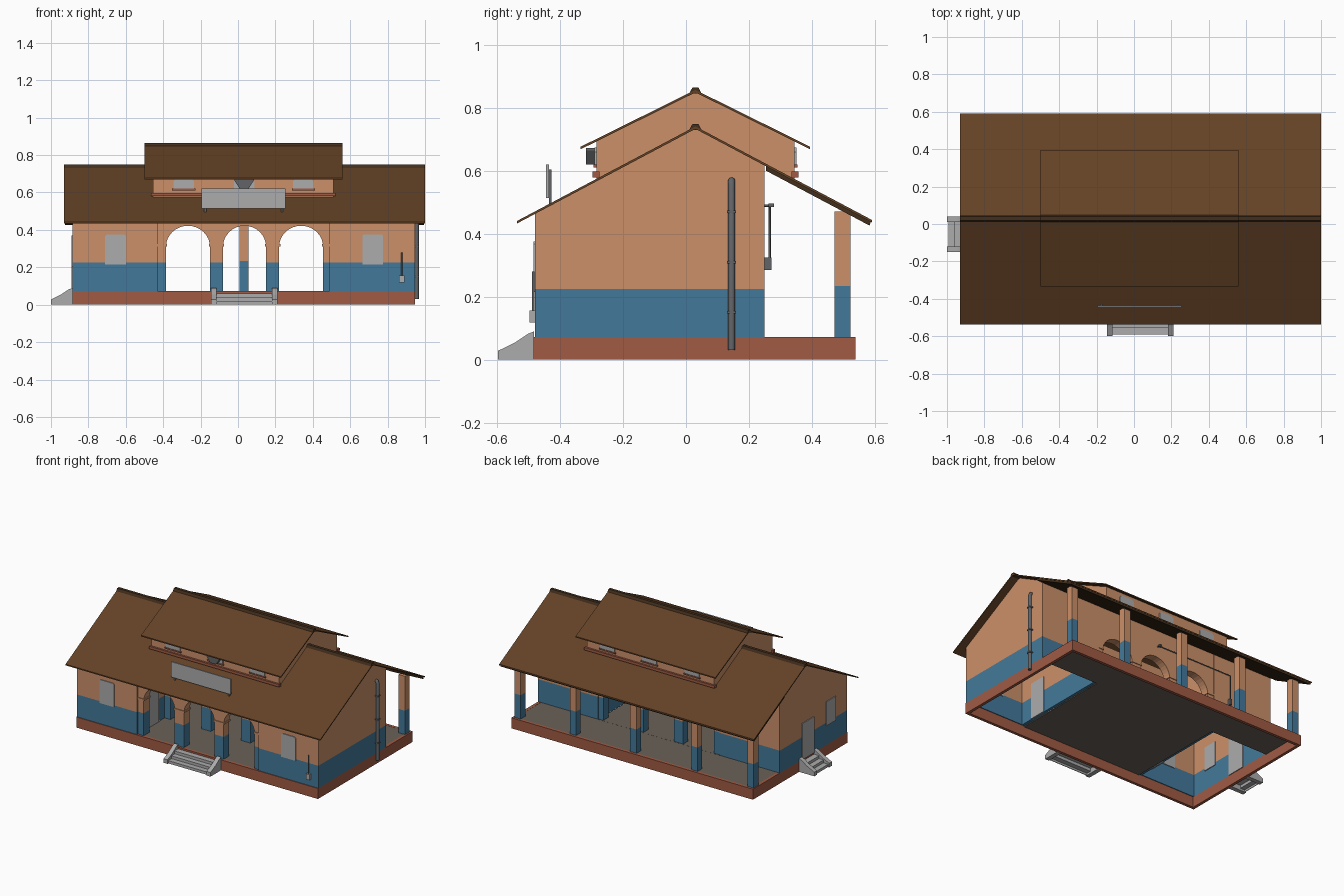
import bpy, bmesh, math
from mathutils import Matrix, Vector

cube = bpy.data.objects.get("Cube")
if cube:
    bpy.data.objects.remove(cube, do_unlink=True)


def colour(name, r, g, b):
    lin = [((c / 255 + 0.055) / 1.055) ** 2.4 for c in (r, g, b)] + [1]
    m = bpy.data.materials.new(name)
    m.use_nodes = True
    m.diffuse_color = lin
    m.node_tree.nodes["Principled BSDF"].inputs["Base Color"].default_value = lin
    return m


PEACH = colour("peach plaster", 203, 144, 106)
BLUE = colour("blue paint", 68, 121, 154)
BRICK = colour("red brick", 160, 91, 68)
ROOF = colour("brown roof", 100, 66, 38)
TRIM = colour("dark brown trim", 66, 46, 28)
GREY = colour("light grey", 172, 172, 172)
METAL = colour("dark metal", 98, 100, 103)
FLOOR = colour("floor stone", 105, 97, 88)

X0, X1 = -0.885, 0.945          # outer walls
HALL0, HALL1 = -0.43, 0.49      # open hall between the rooms
Y0, Y1 = -0.48, 0.25            # front and back walls
BASE = 0.072
RIDGE, PITCH, TOP = 0.03, 0.53, 0.742


def roof_z(y):
    return TOP - abs(y - RIDGE) * PITCH


def prism(name, axis, pts, a, b, mat, dado=0):
    """Extrude a profile along x or y; paint it blue below the dado height."""
    place = (lambda p, d: (d, p[0], p[1])) if axis == "x" else (lambda p, d: (p[0], d, p[1]))
    bm = bmesh.new()
    face = bm.faces.new([bm.verts.new(place(p, a)) for p in pts])
    ext = bmesh.ops.extrude_face_region(bm, geom=[face], use_keep_orig=True)
    shift = Vector((b - a, 0, 0)) if axis == "x" else Vector((0, b - a, 0))
    bmesh.ops.translate(bm, vec=shift, verts=[g for g in ext["geom"] if isinstance(g, bmesh.types.BMVert)])
    bmesh.ops.recalc_face_normals(bm, faces=bm.faces[:])
    if dado:
        bmesh.ops.triangulate(bm, faces=bm.faces[:])
        bmesh.ops.bisect_plane(bm, geom=bm.verts[:] + bm.edges[:] + bm.faces[:],
                               plane_co=(0, 0, dado), plane_no=(0, 0, 1))
        for f in bm.faces:
            f.material_index = int(f.calc_center_median().z < dado)
    me = bpy.data.meshes.new(name)
    bm.to_mesh(me)
    bm.free()
    me.materials.append(mat)
    if dado:
        me.materials.append(BLUE)
    ob = bpy.data.objects.new(name, me)
    bpy.context.collection.objects.link(ob)
    return ob


def box(name, x, y, z, mat, dado=0):
    return prism(name, "y", [(x[0], z[0]), (x[1], z[0]), (x[1], z[1]), (x[0], z[1])], y[0], y[1], mat, dado)


def pipe(name, pts, radius, mat):
    cu = bpy.data.curves.new(name, "CURVE")
    cu.dimensions = "3D"
    cu.bevel_depth, cu.bevel_resolution, cu.use_fill_caps = radius, 3, True
    sp = cu.splines.new("POLY")
    sp.points.add(len(pts) - 1)
    for p, co in zip(sp.points, pts):
        p.co = (*co, 1)
    cu.materials.append(mat)
    ob = bpy.data.objects.new(name, cu)
    bpy.context.collection.objects.link(ob)


# Hollow plinth and floor
for n, y in (("front", (-0.485, -0.465)), ("back", (0.52, 0.54))):
    box(f"plinth_{n}", (X0, X1), y, (0, BASE), BRICK)
for n, x in (("right", (X0, X0 + 0.02)), ("left", (X1 - 0.02, X1))):
    box(f"plinth_{n}", x, (-0.465, 0.52), (0, BASE), BRICK)
box("hall_floor", (HALL0, HALL1), (-0.465, Y1), (0.066, 0.0715), FLOOR)
box("veranda_floor", (X0 + 0.02, X1 - 0.02), (Y1 - 0.02, 0.52), (0.066, 0.071), FLOOR)

# Room walls: four gabled cross walls, then front and back walls
gable = [(Y0, BASE), (Y1, BASE), (Y1, roof_z(Y1) - 0.007), (RIDGE, TOP - 0.007), (Y0, roof_z(Y0) - 0.007)]
for n, x in (("outer_right", X0), ("inner_right", HALL0 - 0.02), ("inner_left", HALL1), ("outer_left", X1 - 0.02)):
    prism(f"{n}_wall", "x", gable, x, x + 0.02, PEACH, 0.225)
for n, x in (("right", (X0, HALL0)), ("left", (HALL1, X1))):
    box(f"{n}_room_front_wall", x, (Y0, Y0 + 0.02), (BASE, roof_z(Y0) - 0.008), PEACH, 0.225)
    box(f"{n}_room_back_wall", x, (Y1 - 0.02, Y1), (BASE, roof_z(Y1) - 0.008), PEACH, 0.225)

# Three arcades across the hall
openings = ((-0.385, -0.15), (-0.08, 0.15), (0.22, 0.455))


def arcade(name, y0, y1, top):
    pts = [(HALL0, BASE)]
    for a, b in openings:
        mid, r = (a + b) / 2, (b - a) / 2
        pts.append((a, BASE))
        for i in range(17):
            t = math.pi * (1 - i / 16)
            pts.append((mid + r * math.cos(t), 0.31 + 0.112 * math.sin(t)))
        pts.append((b, BASE))
    pts += [(HALL1, BASE), (HALL1, top), (HALL0, top)]
    prism(name, "y", pts, y0, y1, PEACH, 0.225)
    for a, b in ((HALL0, -0.385), (-0.15, -0.08), (0.15, 0.22), (0.455, HALL1)):
        box(f"{name}_capital", (a - 0.006, b + 0.006), (y0 - 0.005, y1 + 0.005), (0.312, 0.324), PEACH)


arcade("front_arcade", -0.47, -0.41, roof_z(Y0) - 0.01)
arcade("middle_arcade", -0.18, -0.12, roof_z(-0.18) - 0.01)
arcade("back_arcade", 0.19, 0.245, roof_z(Y1) - 0.01)

# Veranda posts
for x in (0.91, 0.49, 0.033, -0.43, -0.855):
    box("veranda_post", (x - 0.024, x + 0.024), (0.473, 0.523), (BASE, roof_z(0.523) - 0.01), PEACH, 0.235)


# Roofs with ridge caps
def roof(name, x, y0, y1, ridge, pitch, thick):
    def line(y, drop):
        return (y, ridge - abs(y - RIDGE) * pitch - drop)
    pts = [line(y, 0) for y in (y0, RIDGE, y1)] + [line(y, thick) for y in (y1, RIDGE, y0)]
    prism(name, "x", pts, x[0], x[1], ROOF)
    cap = [(-0.02, -0.012), (-0.01, 0.007), (0.01, 0.007), (0.02, -0.012)]
    prism(f"{name}_ridge_cap", "x", [(RIDGE + a, ridge + b) for a, b in cap], x[0], x[1], TRIM)


roof("main_roof", (-0.93, 1.0), -0.537, 0.592, TOP, PITCH, 0.008)
roof("upper_roof", (-0.5, 0.56), -0.335, 0.395, 0.858, 0.495, 0.008)
prism("veranda_roof_boards", "x", [(0.255, roof_z(0.255) - 0.006), (0.588, roof_z(0.588) - 0.006),
                                   (0.584, roof_z(0.584) - 0.022), (0.255, roof_z(0.255) - 0.022)],
      -0.925, 0.995, TRIM)

# Raised clerestory with brick bands and windows
prism("clerestory", "x", [(-0.285, 0.57), (RIDGE, 0.735), (0.345, 0.57), (0.345, 0.695), (RIDGE, 0.85), (-0.285, 0.695)],
      -0.455, 0.51, PEACH)
for n, wall, out in (("front", -0.285, -1), ("back", 0.345, 1)):
    box(f"clerestory_{n}_band", (-0.465, 0.52), sorted((wall - out * 0.01, wall + out * 0.013)), (0.58, 0.598), BRICK)
    for x in (-0.29, 0.033, 0.35):
        shape = [(-0.055, 0.62), (0.055, 0.62), (0.055, 0.66), (0.04, 0.675), (-0.04, 0.675), (-0.055, 0.66)]
        prism(f"clerestory_{n}_window", "y", [(x + a, z) for a, z in shape], wall, wall + out * 0.006, GREY)
        box(f"clerestory_{n}_sill", (x - 0.062, x + 0.062), sorted((wall, wall + out * 0.01)), (0.611, 0.62), BRICK)
prism("front_lamp", "y", [(0.01, 0.62), (0.056, 0.62), (0.085, 0.665), (0.085, 0.674), (-0.02, 0.674), (-0.02, 0.665)],
      -0.318, -0.285, METAL)

# Blank board on the front roof slope
box("roof_board", (-0.195, 0.255), (-0.445, -0.436), (0.515, 0.62), GREY)
for x in (-0.175, 0.235):
    box("board_post", (x - 0.006, x + 0.006), (-0.436, -0.428), (0.485, 0.605), METAL)

# Windows and doors
for x in (-0.655, 0.72):
    shape = [(-0.055, 0.215), (0.055, 0.215), (0.055, 0.368), (0.047, 0.376), (-0.047, 0.376), (-0.055, 0.368)]
    prism("front_window", "y", [(x + a, z) for a, z in shape], Y0 - 0.005, Y0 + 0.025, GREY)
box("side_window", (X0 - 0.005, X0 + 0.025), (-0.35, -0.25), (0.205, 0.37), GREY)
box("side_door", (X0 - 0.005, X0 + 0.025), (-0.12, 0.01), (BASE, 0.32), GREY)
for n, x in (("right", HALL0 - 0.02), ("left", HALL1)):
    box(f"{n}_room_door", (x - 0.005, x + 0.025), (-0.37, -0.25), (BASE, 0.32), GREY)


# Stairs, built facing the front and then turned into place
def stairs(name, x, y, width, turn):
    h = width / 2
    parts = []
    cheek = [(0, 0), (-0.115, 0), (-0.115, 0.028), (-0.06, 0.055), (-0.02, 0.082), (0, 0.09)]
    for s in (-1, 1):
        parts.append(prism(f"{name}_cheek", "x", cheek, s * h, s * (h - 0.03), GREY))
    for i in range(3):
        z, back = 0.02 * (i + 1), -0.034 * (2 - i)
        parts.append(box(f"{name}_tread", (0.03 - h, h - 0.03), (back - 0.04, back), (z - 0.006, z), GREY))
        parts.append(box(f"{name}_riser", (0.03 - h, h - 0.03), (back - 0.038, back - 0.034), (z - 0.02, z - 0.006), GREY))
    for p in parts:
        p.matrix_world = Matrix.Translation((x, y, 0)) @ Matrix.Rotation(turn, 4, "Z")


stairs("front_stairs", 0.033, -0.483, 0.355, 0)
stairs("side_stairs", X0, -0.055, 0.19, -math.pi / 2)

# Drainpipe with brackets on the left side wall
pipe("drainpipe", [(0.935, 0.145, 0.57), (0.95, 0.145, 0.568), (0.956, 0.145, 0.555), (0.956, 0.145, 0.03)], 0.0115, METAL)
for z in (0.15, 0.31, 0.47):
    box("drainpipe_bracket", (X1, 0.969), (0.131, 0.159), (z - 0.004, z + 0.004), METAL)

# Water pipe along the back wall, and the small fitting on the front
pipe("water_pipe", [(0.02, 0.25, 0.49), (0.02, 0.266, 0.49), (-0.55, 0.266, 0.49), (-0.55, 0.266, 0.3)], 0.004, METAL)
box("water_tap", (-0.558, -0.542), (Y1, 0.272), (0.285, 0.325), METAL)
box("pipe_valve", (0.012, 0.028), (0.262, 0.28), (0.485, 0.497), METAL)
pipe("front_rod", [(0.875, -0.486, 0.14), (0.875, -0.486, 0.28)], 0.004, METAL)
box("front_fitting", (0.862, 0.89), (-0.498, Y0), (0.118, 0.156), GREY)
